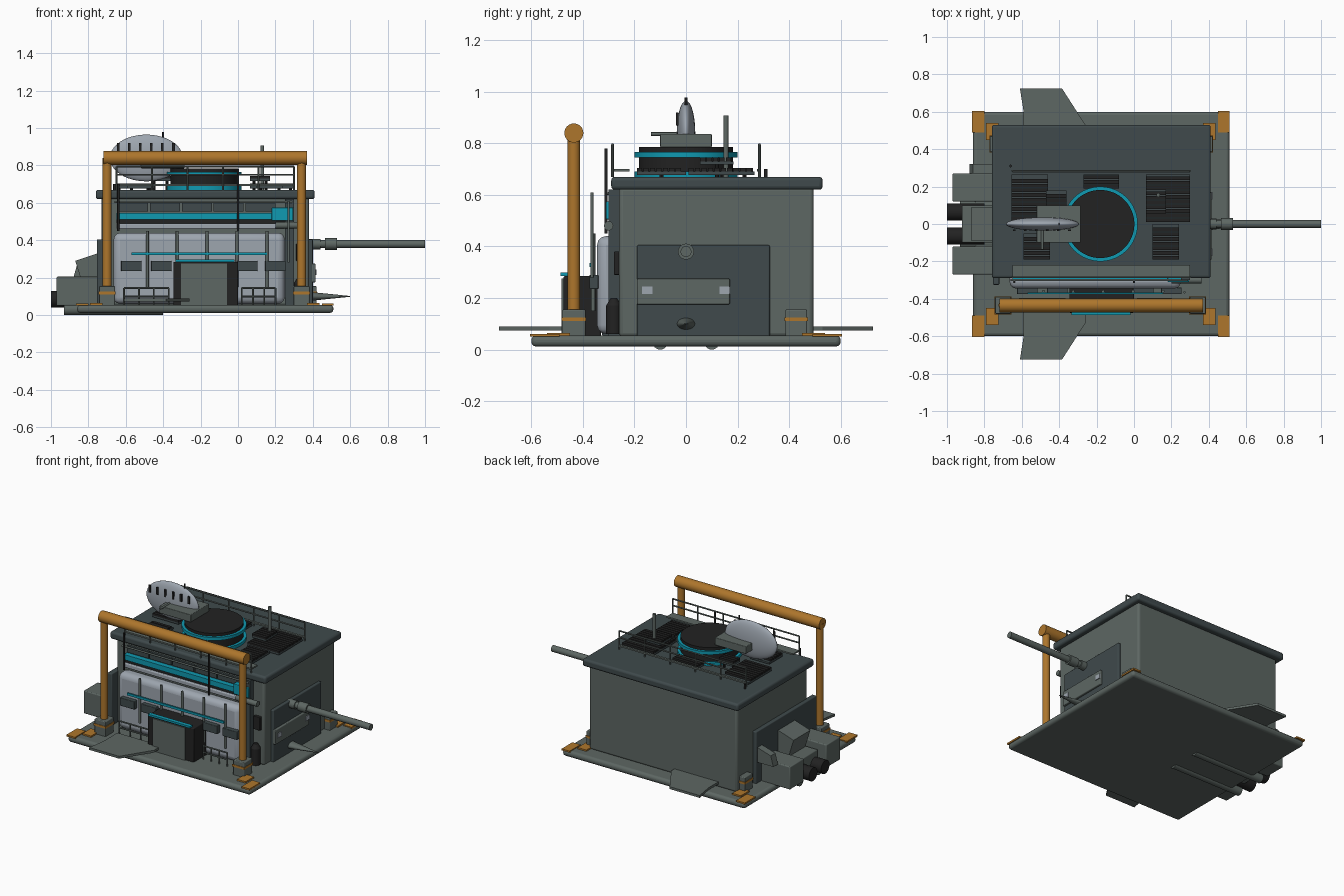
import bpy
import bmesh
from mathutils import Vector, Matrix

default_cube = bpy.data.objects.get("Cube")
if default_cube:
    bpy.data.objects.remove(default_cube)


def make_material(name, red, green, blue):
    material = bpy.data.materials.new(name)
    material.use_nodes = True
    colour = (red, green, blue, 1)
    material.diffuse_color = colour
    material.node_tree.nodes["Principled BSDF"].inputs["Base Color"].default_value = colour
    return material


GREY = make_material("grey_green", .11, .135, .125)
SLATE = make_material("dark_slate", .05, .068, .072)
BLACK = make_material("near_black", .016, .016, .016)
PALE = make_material("pale_steel", .34, .38, .43)
TEAL = make_material("teal", .005, .32, .44)
ORANGE = make_material("ochre_orange", .42, .18, .025)
smooth_objects = []


def add_object(name, bm, material, smooth=False):
    mesh = bpy.data.meshes.new(name)
    bmesh.ops.recalc_face_normals(bm, faces=bm.faces)
    bm.to_mesh(mesh)
    bm.free()
    mesh.materials.append(material)
    obj = bpy.data.objects.new(name, mesh)
    bpy.context.collection.objects.link(obj)
    if smooth:
        smooth_objects.append(obj)
    return obj


def box(name, material, x, y, z, bevel=0):
    """Box from (low, high) ranges on each axis."""
    bm = bmesh.new()
    bmesh.ops.create_cube(bm, size=1)
    for vert in bm.verts:
        vert.co = [low + (high - low) * (c + .5) for (low, high), c in zip((x, y, z), vert.co)]
    obj = add_object(name, bm, material, bevel > 0)
    if bevel:
        modifier = obj.modifiers.new("rounded_edges", "BEVEL")
        modifier.width = bevel
        modifier.segments = 3
    return obj


def rod(name, material, start, end, radius, end_radius=None, sides=24):
    """Cylinder or cone between two points."""
    start, end = Vector(start), Vector(end)
    axis = end - start
    place = Matrix.Translation((start + end) / 2) @ axis.to_track_quat("Z", "Y").to_matrix().to_4x4()
    bm = bmesh.new()
    bmesh.ops.create_cone(bm, cap_ends=True, segments=sides, radius1=radius,
                          radius2=radius if end_radius is None else end_radius,
                          depth=axis.length, matrix=place)
    return add_object(name, bm, material, True)


def prism(name, material, outline, offset):
    """Flat outline pushed along an offset."""
    bm = bmesh.new()
    face = bm.faces.new([bm.verts.new(point) for point in outline])
    result = bmesh.ops.extrude_face_region(bm, geom=[face])
    moved = [item for item in result["geom"] if isinstance(item, bmesh.types.BMVert)]
    bmesh.ops.translate(bm, verts=moved, vec=offset)
    return add_object(name, bm, material)


def repeat(obj, count, x=0, y=0, z=0):
    modifier = obj.modifiers.new("repeat", "ARRAY")
    modifier.count = count
    modifier.use_relative_offset = False
    modifier.use_constant_offset = True
    modifier.constant_offset_displace = (x, y, z)
    return obj


# Base slab, main block and roof
box("base_slab", GREY, (-.86, .51), (-.6, .6), (.012, .055), .018)
box("main_block", GREY, (-.73, .38), (-.26, .495), (.05, .63), .015)
box("roof_slab", SLATE, (-.76, .41), (-.29, .53), (.62, .67), .014)
for side in (-1, 1):
    rod("underside_skid", GREY, (-.93, side * .1, .03), (-.4, side * .1, .03), .03)
    # Side wings
    outline = [(-.61, side * .725, .073), (-.385, side * .725, .073), (-.26, side * .53, .073),
               (-.26, side * .45, .073), (-.59, side * .45, .073), (-.59, side * .6, .073)]
    prism("side_wing", GREY, outline, (0, 0, .016))

# Gun side: armour panel, hatch, lamps, barrel and spike
box("gun_side_panel", SLATE, (.37, .4), (-.19, .325), (.05, .405), .006)
box("gun_side_hatch", GREY, (.39, .415), (-.19, .17), (.175, .275), .005)
for y in (-.15, .15):
    box("hatch_lamp", PALE, (.41, .42), (y - .02, y + .02), (.215, .245))
rod("gun_barrel", GREY, (.37, 0, .38), (1, 0, .38), .021)
rod("barrel_mount", GREY, (.38, 0, .38), (.44, 0, .38), .028)
rod("barrel_collar", GREY, (.465, 0, .38), (.53, 0, .38), .031)
spike = rod("side_spike", GREY, (.39, 0, 0), (.6, 0, 0), .036, .003)
spike.scale.z = .65
spike.location.z = .1

# Engine side: panel, nozzle housings and fins
box("engine_side_panel", SLATE, (-.755, -.72), (-.325, .325), (.05, .405), .006)
box("engine_centre", GREY, (-.92, -.74), (-.1, .1), (.05, .17), .006)
prism("sloped_intake", GREY,
      [(-.87, -.09, .29), (-.75, -.09, .33), (-.75, -.09, .16), (-.83, -.09, .16)], (0, .18, 0))
for side in (-1, 1):
    inner, outer = sorted((side * .12, side * .27))
    box("engine_housing", GREY, (-.97, -.74), (inner, outer), (.05, .205), .006)
    rod("engine_nozzle", BLACK, (-1, side * .065, .085), (-.8, side * .065, .085), .045)
prism("tilted_fin", GREY,
      [(-.88, .27, .2), (-.76, .27, .2), (-.76, .27, .3), (-.86, .27, .27)], (0, .05, 0))

# Corner pads and strapped blocks
for left, right, strap in ((-.865, -.8, -.76), (.45, .51, .4)):
    for side in (-1, 1):
        low, high = sorted((side * .49, side * .605))
        box("corner_pad", ORANGE, (left, right), (low, high), (.05, .061))
        low, high = sorted((side * .45, side * .54))
        box("inner_pad", ORANGE, (strap - .03, strap + .035), (low, high), (.05, .065))
for x in (-.735, .385):
    box("rear_block", GREY, (x - .035, x + .035), (.385, .47), (.05, .155), .005)
    box("rear_strap", ORANGE, (x - .038, x + .038), (.382, .473), (.11, .125))

# Gantry
for x in (-.7, .34):
    rod("gantry_post", ORANGE, (x, -.435, .06), (x, -.435, .84), .024)
    box("gantry_foot", GREY, (x - .042, x + .042), (-.48, -.39), (.05, .155), .005)
    box("gantry_strap", ORANGE, (x - .045, x + .045), (-.483, -.387), (.11, .125))
rod("gantry_beam", ORANGE, (-.72, -.435, .84), (.37, -.435, .84), .037)

# Front facade
box("facade_shell", PALE, (-.665, .25), (-.345, -.25), (.06, .44), .035)
box("facade_side_column", SLATE, (.25, .3), (-.3, -.25), (.05, .62))
box("upper_ledge", PALE, (-.65, .25), (-.3, -.25), (.46, .49), .006)
box("ledge_gap", BLACK, (-.65, .25), (-.285, -.25), (.49, .51))
box("upper_band", TEAL, (-.65, .2), (-.295, -.25), (.51, .545))
box("band_box", TEAL, (.18, .295), (-.31, -.25), (.505, .575), .004)
repeat(box("upper_window", SLATE, (-.64, -.48), (-.275, -.25), (.555, .6)), 5, x=.17)
rod("upper_rail", GREY, (-.66, -.3, .605), (.29, -.3, .605), .006)
rod("side_pipe", GREY, (.2, -.3, .48), (.36, -.3, .48), .018)
box("facade_stripe", TEAL, (-.57, .155), (-.375, -.365), (.32, .335))
repeat(rod("facade_pole", GREY, (-.485, -.36, .15), (-.485, -.36, .45), .008), 5, x=.16)
for x in (-.57, -.41, .05, .2):
    box("facade_box", SLATE, (x - .055, x + .055), (-.375, -.34), (.235, .29), .004)
for x, top in ((-.64, .7), (0, .78)):
    rod("whip_aerial", BLACK, (x, -.31, .45), (x, -.31, top), .006)
rod("facade_mast", GREY, (.27, -.365, .28), (.27, -.365, .61), .006)
rod("gas_bottle", BLACK, (.33, -.28, .06), (.33, -.28, .17), .03)
rod("bottle_neck", BLACK, (.33, -.28, .17), (.33, -.28, .2), .03, .012)
box("corner_fitting", BLACK, (.31, .36), (-.28, -.25), (.29, .38), .004)

# Entrance porch and low guard rails
box("porch", BLACK, (-.345, 0), (-.475, -.33), (.05, .285), .006)
box("porch_door", GREY, (-.305, -.06), (-.482, -.46), (.05, .275))
box("porch_light", TEAL, (-.335, -.02), (-.487, -.46), (.285, .298))
for left, right in ((-.61, -.37), (.02, .2)):
    for z in (.1, .145):
        rod("guard_rail", GREY, (left, -.4, z), (right, -.4, z), .005, sides=10)
    repeat(rod("guard_post", GREY, (left, -.4, .05), (left, -.4, .145), .005, sides=10),
           4, x=(right - left) / 3)

# Roof railings
for side in (-1, 1):
    for z in (.75, .795):
        rod("roof_rail", GREY, (-.65, side * .285, z), (.3, side * .285, z), .005, sides=10)
    repeat(rod("roof_rail_post", GREY, (-.65, side * .285, .67), (-.65, side * .285, .795),
               .005, sides=10), 6, x=.19)
box("front_walkway", GREY, (-.65, .3), (-.285, -.22), (.69, .7))
box("rear_walkway", GREY, (-.65, .3), (.275, .29), (.69, .7))

# Turntable
for name, material, radius, low, high in (
        ("turntable_base", TEAL, .2, .665, .69), ("turntable_drum", BLACK, .182, .69, .785),
        ("turntable_ring", TEAL, .2, .745, .766)):
    rod(name, material, (-.18, 0, low), (-.18, 0, high), radius, sides=64)

# Dish with slots, cradle and aerials
box("dish_cradle", GREY, (-.52, -.285), (-.1, .1), (.785, .836), .004)
bm = bmesh.new()
bmesh.ops.create_uvsphere(bm, u_segments=40, v_segments=24, radius=1)
dish = add_object("dish", bm, PALE, True)
dish.scale = (.195, .036, .125)
dish.location = (-.49, 0, .84)
for step in range(6):
    x = -.64 + step * .059
    box("dish_slot", BLACK, (x - .007, x + .007), (-.038, -.03), (.87, .92))
rod("dish_aerial", BLACK, (-.4, 0, .83), (-.4, 0, .978), .005)
rod("dish_arm", GREY, (-.49, -.135, .836), (-.49, -.02, .836), .007)

# Slatted roof panels
for left, right, low, high, z in (
        (-.655, -.46, .02, .265, .69), (-.27, -.08, .19, .265, .69), (.065, .3, .01, .265, .69),
        (.1, .24, -.19, 0, .69), (-.59, -.45, -.19, -.05, .69),
        (-.47, -.36, .09, .18, .73), (.065, .17, .055, .185, .73)):
    box("slat_frame", SLATE, (left, right), (low, high), (z - .012, z))
    slat = box("roof_slats", BLACK, (left, right), (low, low + .02), (z, z + .014))
    repeat(slat, int((high - low) / .025), y=.025)
    for x in (left + .02, right - .02):
        rod("slat_leg", BLACK, (x, (low + high) / 2, .66), (x, (low + high) / 2, z), .008, sides=8)
rod("roof_mast", GREY, (.13, .155, .67), (.13, .155, .907), .01)
rod("corner_mast", BLACK, (-.66, .31, .67), (-.66, .31, .7), .007)

# Smooth round parts, keep hard edges
bpy.ops.object.select_all(action="DESELECT")
for obj in smooth_objects:
    obj.select_set(True)
bpy.context.view_layer.objects.active = smooth_objects[0]
bpy.ops.object.shade_smooth_by_angle()
